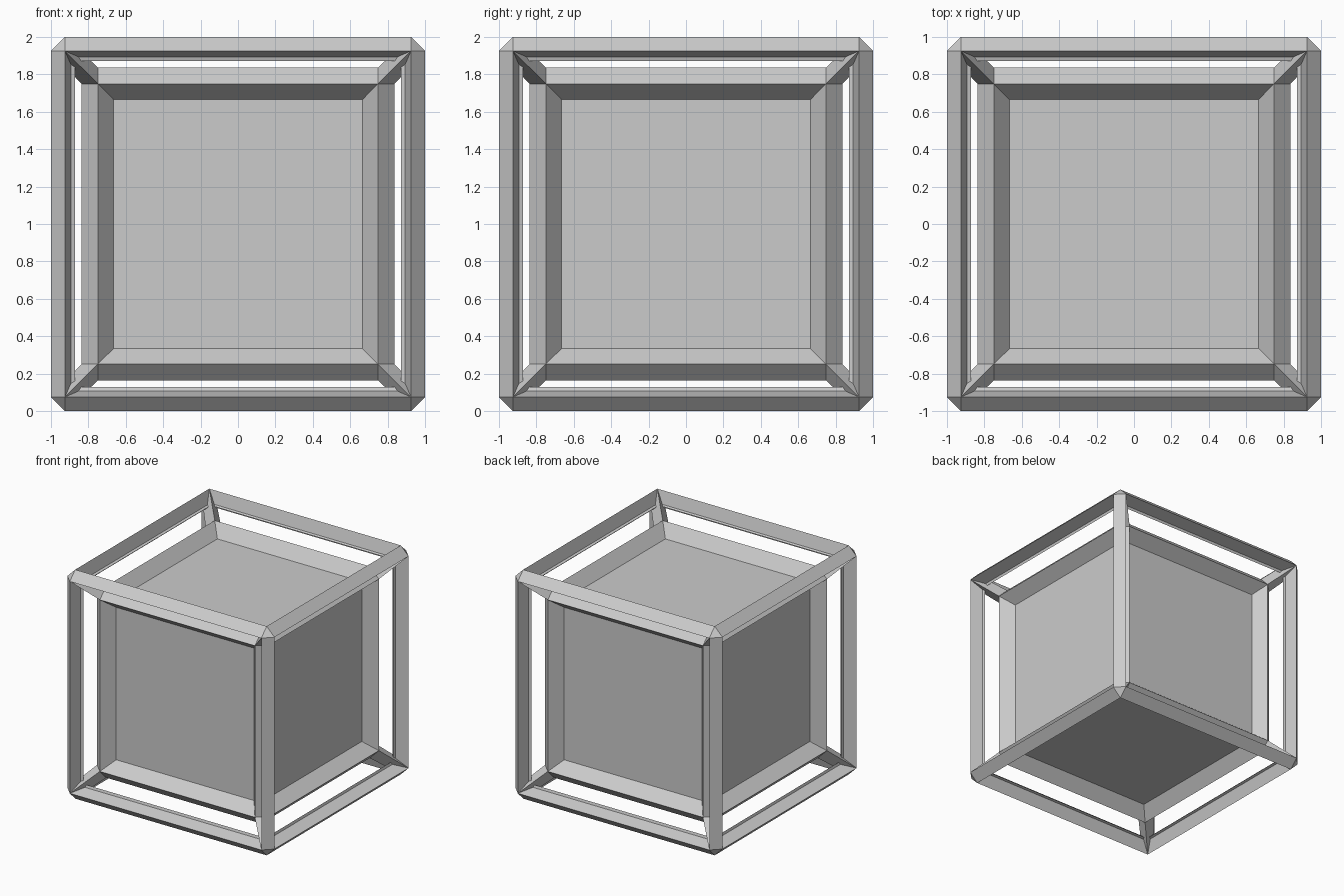
import bpy, bmesh
from itertools import product

if "Cube" in bpy.data.objects:
    bpy.data.objects.remove(bpy.data.objects["Cube"])

OUT_FACE, OUT_FLAT, OUT_INNER = 1.0, 0.925, 0.872   # outer frame profile
IN_FACE, IN_FLAT = 0.837, 0.749                     # inner cube profile
PANEL, PANEL_DEPTH = 0.631, 0.73                    # recessed panels


def finish(bm, name):
    mesh = bpy.data.meshes.new(name)
    bm.to_mesh(mesh)
    bm.free()
    obj = bpy.data.objects.new(name, mesh)
    obj.location.z = 1
    bpy.context.collection.objects.link(obj)
    return obj


def chamfered_cube(face, flat):
    """Cube with flat chamfers; returns the bmesh and its six big sides."""
    bm = bmesh.new()
    bmesh.ops.create_cube(bm, size=2 * face)
    bmesh.ops.bevel(bm, geom=bm.edges[:], offset=face - flat, segments=1,
                    profile=0.5, affect='EDGES')
    bm.normal_update()
    sides = [f for f in bm.faces if max(abs(c) for c in f.normal) > 0.99]
    return bm, sides


# Outer frame: sides sunk to the bars' inner edges, then opened
bm, sides = chamfered_cube(OUT_FACE, OUT_FLAT)
bmesh.ops.inset_individual(bm, faces=sides, thickness=OUT_FLAT - OUT_INNER,
                           depth=OUT_INNER - OUT_FACE)
bmesh.ops.delete(bm, geom=sides, context='FACES_ONLY')
bmesh.ops.remove_doubles(bm, verts=bm.verts[:], dist=0.002)
finish(bm, "outer_frame")

# Inner cube with recessed panels
bm, sides = chamfered_cube(IN_FACE, IN_FLAT)
bmesh.ops.inset_individual(bm, faces=sides, thickness=IN_FLAT - PANEL,
                           depth=PANEL_DEPTH - IN_FACE)
finish(bm, "inner_cube")

# Triangular struts joining matching corners
bm = bmesh.new()
for sx, sy, sz in product((-1, 1), repeat=3):
    rings = []
    for f, p in ((IN_FACE, IN_FLAT), (OUT_FACE, OUT_FLAT)):
        rings.append([bm.verts.new((sx * x, sy * y, sz * z))
                      for x, y, z in ((f, p, p), (p, f, p), (p, p, f))])
    a, b = rings
    for i in range(3):
        j = (i + 1) % 3
        quad = [a[i], a[j], b[j], b[i]]
        bm.faces.new(quad if sx * sy * sz > 0 else quad[::-1])
finish(bm, "corner_struts")
